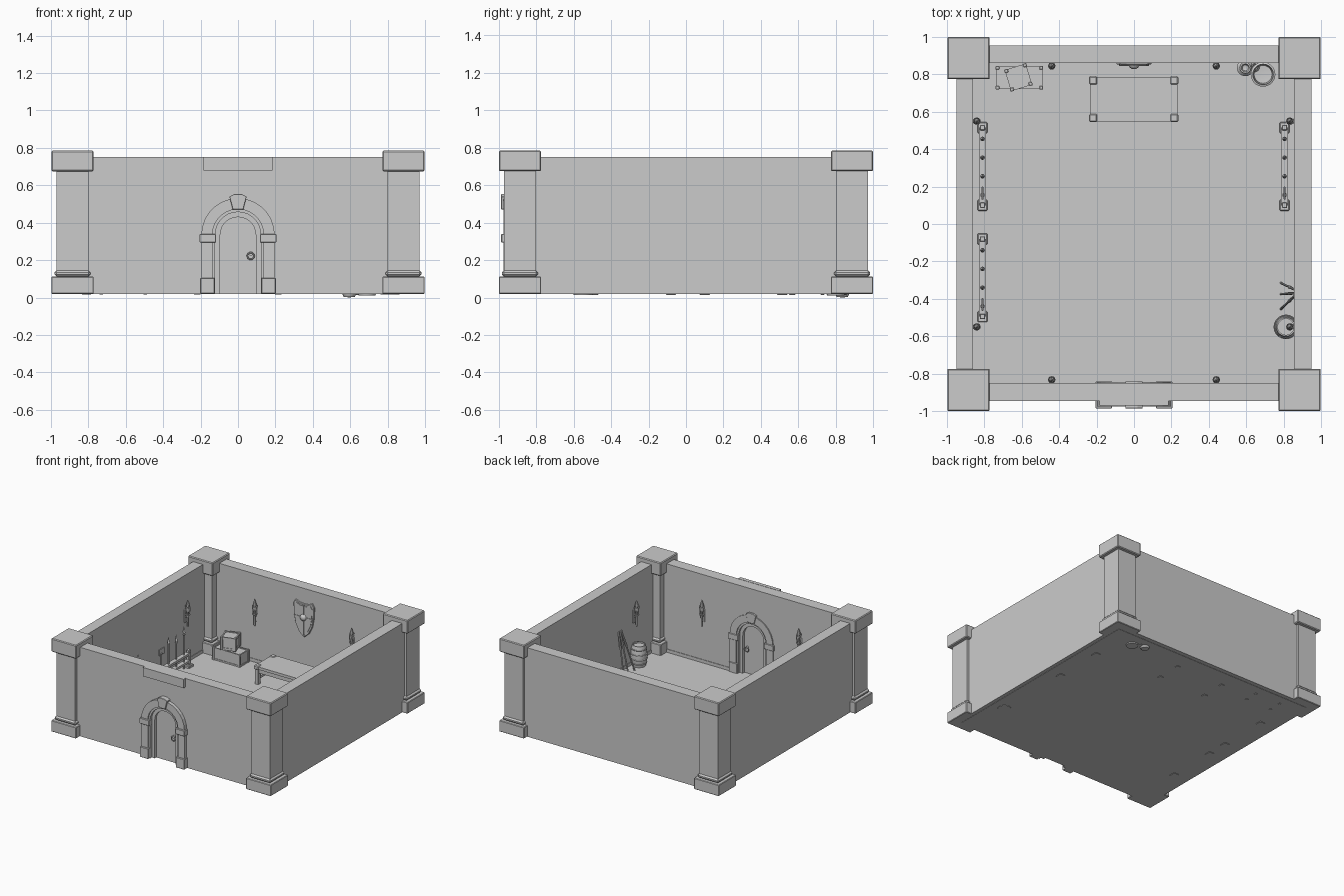
import bpy, bmesh
from math import sin, cos, pi, radians
from mathutils import Vector, Matrix

if "Cube" in bpy.data.objects:
    bpy.data.objects.remove(bpy.data.objects["Cube"])

FLOOR = 0.02


def finish(name, bm, smooth=False, bevel=0):
    bmesh.ops.recalc_face_normals(bm, faces=bm.faces)
    me = bpy.data.meshes.new(name)
    bm.to_mesh(me)
    bm.free()
    ob = bpy.data.objects.new(name, me)
    bpy.context.collection.objects.link(ob)
    if bevel:
        m = ob.modifiers.new("edge", 'BEVEL')
        m.width, m.segments = bevel, 1
    if smooth:
        bpy.ops.object.select_all(action='DESELECT')
        ob.select_set(True)
        bpy.context.view_layer.objects.active = ob
        bpy.ops.object.shade_smooth_by_angle(angle=radians(40))
    return ob


def box(name, x0, x1, y0, y1, z0, z1, bevel=0, rot=0):
    bm = bmesh.new()
    c = Vector(((x0 + x1) / 2, (y0 + y1) / 2, (z0 + z1) / 2))
    bmesh.ops.create_cube(bm, size=1, matrix=Matrix.Translation(c) @ Matrix.Rotation(rot, 4, 'Z')
                          @ Matrix.Diagonal((x1 - x0, y1 - y0, z1 - z0, 1)))
    return finish(name, bm, bevel=bevel)


def prism(name, pts, y0, y1, bevel=0):
    """Extrude an x-z outline along y."""
    bm = bmesh.new()
    f = bm.faces.new([bm.verts.new((x, y0, z)) for x, z in pts])
    r = bmesh.ops.extrude_face_region(bm, geom=[f])
    vs = [g for g in r['geom'] if isinstance(g, bmesh.types.BMVert)]
    bmesh.ops.translate(bm, verts=vs, vec=(0, y1 - y0, 0))
    return finish(name, bm, bevel=bevel)


def lathe(name, prof, x, y, seg=16, axis=None):
    """Revolve (radius, height) points about z, or about y when axis is given (base z)."""
    bm = bmesh.new()
    vs = [bm.verts.new((r, 0, z)) for r, z in prof]
    es = [bm.edges.new(p) for p in zip(vs, vs[1:])]
    bmesh.ops.spin(bm, geom=vs + es, cent=(0, 0, 0), axis=(0, 0, 1), angle=2 * pi, steps=seg)
    bmesh.ops.remove_doubles(bm, verts=bm.verts, dist=1e-5)
    M = Matrix.Translation((x, y, axis or 0))
    if axis:
        M = M @ Matrix.Rotation(pi / 2, 4, 'X')
    bm.transform(M)
    return finish(name, bm, True)


def rod(name, p, q, r, r2=None, seg=8):
    p, q = Vector(p), Vector(q)
    bm = bmesh.new()
    rot = (q - p).to_track_quat('Z', 'Y').to_matrix().to_4x4()
    bmesh.ops.create_cone(bm, cap_ends=True, segments=seg, radius1=r, radius2=r if r2 is None else r2,
                          depth=(q - p).length, matrix=Matrix.Translation((p + q) / 2) @ rot)
    return finish(name, bm, True)


def ring(name, loc, R, r, rot=None, seg=16):
    bm = bmesh.new()
    c = [bm.verts.new((R + r * cos(a * pi / 3), 0, r * sin(a * pi / 3))) for a in range(6)]
    es = [bm.edges.new((c[i], c[(i + 1) % 6])) for i in range(6)]
    bmesh.ops.spin(bm, geom=c + es, cent=(0, 0, 0), axis=(0, 0, 1), angle=2 * pi, steps=seg)
    bmesh.ops.remove_doubles(bm, verts=bm.verts, dist=1e-5)
    bm.transform(Matrix.Translation(loc) @ (rot or Matrix()))
    return finish(name, bm, True)


def arch(r, spring, bottom=FLOOR, n=14):
    return ([(r, bottom)] + [(r * cos(pi * i / n), spring + r * sin(pi * i / n)) for i in range(n + 1)]
            + [(-r, bottom)])


# Floor and walls; the front wall outline steps round the doorway
box("floor", -.92, .92, -.92, .92, .018, .024)
box("back_wall", -.9, .9, .865, .955, FLOOR, .75)
box("left_wall", -.95, -.865, -.9, .9, FLOOR, .75)
box("right_wall", .86, .95, -.9, .9, FLOOR, .75)
prism("front_wall", [(.9, .75), (.9, FLOOR)] + arch(.16, .335) + [(-.9, FLOOR), (-.9, .75)], -.945, -.855)
box("front_plaque", -.185, .185, -.97, -.94, .68, .752)

# Thin cornice and skirting along the inner walls
for nm, z0, z1 in (("cornice", .665, .75), ("skirting", FLOOR, .05)):
    box("back_" + nm, -.8, .8, .861, .867, z0, z1)
    box("left_" + nm, -.867, -.861, -.8, .8, z0, z1)
    box("right_" + nm, .856, .862, -.8, .8, z0, z1)
    for s in (-1, 1):
        e = (.16 if nm == "skirting" else 0)
        box("front_" + nm, min(s * e, s * .8), max(s * e, s * .8), -.857, -.851, z0, z1)

# Corner pillars
for sx in (-1, 1):
    for sy in (-1, 1):
        x, y = sx * .885, sy * .887
        for nm, h, z0, z1, b in (("base", .113, FLOOR, .112, .004), ("ring", .096, .112, .145, .011),
                                 ("shaft", .085, .14, .68, 0), ("cap", .113, .675, .785, .006)):
            box("pillar_" + nm, x - h, x + h, y - h, y + h, z0, z1, b)

# Doorway: stone arch, inner moulding, door leaf, blocks and keystone
prism("arch_stone", arch(.196, .335) + arch(.137, .335)[::-1], -.975, -.846)
prism("arch_moulding", arch(.14, .335) + arch(.122, .335)[::-1], -.965, -.856)
prism("door_frame", arch(.124, .335) + arch(.095, .335)[::-1], -.945, -.872)
prism("door", arch(.096, .335), -.925, -.895)
for y0, y1 in ((-.987, -.94), (-.862, -.841)):
    prism("keystone", [(-.028, .47), (.028, .47), (.046, .54), (.02, .553), (-.02, .553), (-.046, .54)],
          y0, y1, .002)
    for s in (-1, 1):
        a, b = sorted((s * .118, s * .205))
        box("impost_block", a, b, y0, y1, .293, .34, .003)
        a, b = sorted((s * .125, s * .202))
        box("jamb_base", a, b, y0, y1, FLOOR, .105, .003)
for y, d in ((-.925, -1), (-.895, 1)):
    rod("knob_plate", (.068, y, .235), (.068, y + d * .012, .235), .011, seg=12)
    ring("door_ring", (.068, y + d * .012, .222), .018, .004, Matrix.Rotation(pi / 2, 4, 'X'))


# Wall torches; (dx, dy) points to the wall
def torch(x, y, dx, dy):
    lathe("torch_handle", [(0, .33), (.007, .335), (.008, .45), (.015, .465), (.017, .49), (0, .49)], x, y, 10)
    lathe("torch_flame", [(.011, .49), (.016, .505), (.009, .53), (0, .552)], x, y, 8)
    ring("torch_ring", (x, y, .43), .016, .004, seg=12)
    rod("torch_bracket", (x, y, .42), (x + dx * .03, y + dy * .03, .40), .006)
    w, t = .014, .006
    px, py = x + dx * .024, y + dy * .024
    ex, ey = (t, w) if dx else (w, t)
    box("torch_plate", px - ex, px + ex, py - ey, py + ey, .36, .47, .003)
    for i in range(4):
        a = pi / 4 + i * pi / 2
        rod("torch_prong", (x + .012 * cos(a), y + .012 * sin(a), .43),
            (x + .02 * cos(a), y + .02 * sin(a), .505), .004, .001, 5)


for s in (-1, 1):
    torch(s * .44, .845, 0, 1)
    torch(s * .44, -.833, 0, -1)
    torch(-.84, s * .55, -1, 0)
    torch(.833, s * .55, 1, 0)

# Shield on the back wall
half = [(0, .625), (.04, .628), (.075, .645), (.093, .615), (.09, .53), (.075, .45), (.045, .39), (0, .35)]
outline = half + [(-x, z) for x, z in half[-2:0:-1]]
prism("shield_rim", outline, .852, .868, .003)
prism("shield_panel", [(x * .84, .51 + (z - .51) * .86) for x, z in outline], .848, .86)
box("shield_rib", -.006, .006, .844, .86, .37, .62)
box("shield_crossbar", -.08, .08, .844, .86, .51, .522)
lathe("shield_boss", [(.028, 0), (.024, .012), (.012, .02), (0, .022)], 0, .85, 14, .516)

# Table
box("table_top", -.235, .232, .548, .787, .15, .172)
for x in (-.218, .215):
    for y in (.567, .768):
        box("table_leg", x - .017, x + .017, y - .017, y + .017, .015, .155, .003)
        box("table_corner_cap", x - .022, x + .022, y - .022, y + .022, .145, .177, .006)
    box("table_stretcher", x - .008, x + .008, .57, .765, .06, .08)
for y in (.567, .768):
    box("table_apron", -.215, .215, y - .006, y + .006, .115, .152)


# Stacked crates with corner posts and edge rails
def crate(name, cx, cy, w, d, z0, z1, rot):
    parts = [box(name + "_body", -w + .007, w - .007, -d + .007, d - .007, z0, z1 - .006)]
    for s in (-1, 1):
        for t in (-1, 1):
            parts.append(box(name + "_post", s * (w - .01) - .01, s * (w - .01) + .01, t * (d - .01) - .01,
                             t * (d - .01) + .01, z0 - .003, z1 + .003, .003))
        for z in (z0 + .009, z1 - .009):
            y, x = s * (d - .008), s * (w - .008)
            parts.append(box(name + "_rail", -w + .01, w - .01, y - .005, y + .005, z - .009, z + .009))
            parts.append(box(name + "_rail", x - .005, x + .005, -d + .01, d - .01, z - .009, z + .009))
    for p in parts:
        p.data.transform(Matrix.Translation((cx, cy, 0)) @ Matrix.Rotation(rot, 4, 'Z'))


crate("lower_crate", -.613, .782, .127, .063, .018, .125, 0)
crate("upper_crate", -.618, .784, .062, .062, .13, .235, radians(17))


# Weapon racks
def rack(cx, y0):
    for y in (y0 + .03, y0 + .445):
        box("rack_foot", cx - .026, cx + .026, y - .03, y + .03, .015, .045, .005)
        box("rack_post", cx - .014, cx + .014, y - .014, y + .014, .04, .165, .003)
    for z in (.075, .135):
        box("rack_rail", cx - .018, cx + .018, y0 + .03, y0 + .445, z - .009, z + .009)
    for i, top in enumerate((.33, .36, .34, .37)):
        y = y0 + .085 + i * .1
        rod("weapon_shaft", (cx, y, .03), (cx, y, top - .05), .006)
        ring("weapon_collar", (cx, y, top - .06), .008, .004, seg=10)
        if i:
            rod("spear_socket", (cx, y, top - .06), (cx, y, top - .04), .006, .013, 4)
            rod("spear_tip", (cx, y, top - .04), (cx, y, top + .01), .013, 0, 4)
        else:
            box("axe_head", cx - .005, cx + .005, y - .025, y + .045, top - .075, top - .02, .003)


rack(-.81, .07)
rack(-.81, -.525)
rack(.805, .07)

# Barrel and leaning poles by the right wall
barrel = [(0, .015), (.05, .015), (.06, .06), (.063, .105), (.06, .15), (.05, .195), (.043, .195), (.043, .183), (0, .183)]
lathe("barrel", barrel, .812, -.55, 20)
for z, r in ((.05, .058), (.085, .062), (.125, .062), (.165, .057)):
    ring("barrel_hoop", (.812, -.55, z), r, .004, seg=20)
for y0, y1 in ((-.315, -.35), (-.375, -.37), (-.455, -.385)):
    a, b = Vector((.785, y0, .02)), Vector((.858, y1, .36))
    rod("leaning_pole", a, b, .006)
    rod("pole_grip", a.lerp(b, .6), a.lerp(b, .96), .009, .006)

# Tub and jars in the back right corner
lathe("tub", [(0, .01), (.045, .01), (.056, .05), (.066, .15), (.055, .155), (.048, .06), (0, .055)], .69, .80, 20)
ring("tub_hoop", (.69, .80, .11), .062, .004, seg=20)
jar = [(0, 0), (.03, .004), (.045, .035), (.045, .06), (.022, .085), (.03, .1), (.022, .1), (.016, .085), (0, .08)]
lathe("large_jar", jar, .595, .835, 16)
lathe("small_jar", [(r * .6, .012 + z * .8) for r, z in jar], .645, .84, 14)
